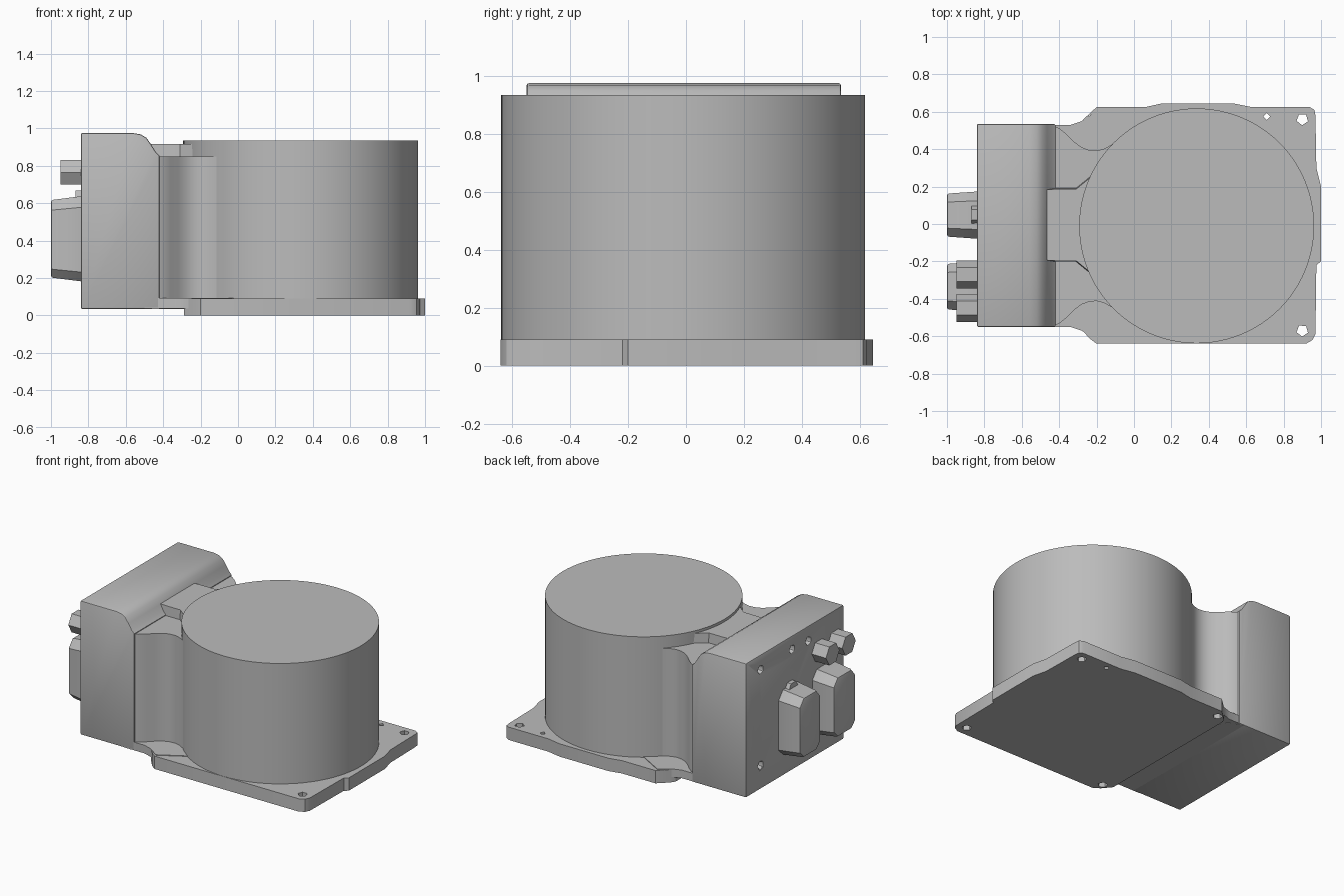
import bpy, bmesh, math
from mathutils import Vector, Matrix

if "Cube" in bpy.data.objects:
    bpy.data.objects.remove(bpy.data.objects["Cube"], do_unlink=True)

grey = bpy.data.materials.new("housing grey")
grey.use_nodes = True
COLOUR = (0.5, 0.5, 0.5, 1)
grey.diffuse_color = COLOUR
grey.node_tree.nodes["Principled BSDF"].inputs["Base Color"].default_value = COLOUR

X, Y, Z = Vector((1, 0, 0)), Vector((0, 1, 0)), Vector((0, 0, 1))


def activate(ob):
    bpy.ops.object.select_all(action='DESELECT')
    ob.select_set(True)
    bpy.context.view_layer.objects.active = ob


def apply_mod(ob, kind, **settings):
    activate(ob)
    mod = ob.modifiers.new(kind.lower(), kind)
    for key, value in settings.items():
        setattr(mod, key, value)
    bpy.ops.object.modifier_apply(modifier=mod.name)


def finish(ob, bevel=0, segments=2):
    if bevel:
        apply_mod(ob, 'BEVEL', width=bevel, segments=segments, limit_method='ANGLE',
                  angle_limit=math.radians(50))
    activate(ob)
    bpy.ops.object.shade_smooth_by_angle(angle=math.radians(32))


def prism(name, points, axis, u, v, low, high, taper=1.0):
    """Extrude an outline in the u, v plane along an axis, optionally tapering the far end."""
    bm = bmesh.new()
    face = bm.faces.new([bm.verts.new(u * a + v * b + axis * low) for a, b in points])
    out = bmesh.ops.extrude_face_region(bm, geom=[face])
    far = [g for g in out["geom"] if isinstance(g, bmesh.types.BMVert)]
    bmesh.ops.translate(bm, verts=far, vec=axis * (high - low))
    centre = sum((p.co for p in far), Vector()) / len(far)
    for p in far:
        p.co = centre + (p.co - centre) * taper
    bmesh.ops.recalc_face_normals(bm, faces=bm.faces)
    mesh = bpy.data.meshes.new(name)
    bm.to_mesh(mesh)
    bm.free()
    mesh.materials.append(grey)
    ob = bpy.data.objects.new(name, mesh)
    bpy.context.collection.objects.link(ob)
    return ob


def ring(cx, cy, radius, sides, turn=0):
    return [(cx + radius * math.cos(math.tau * i / sides + turn),
             cy + radius * math.sin(math.tau * i / sides + turn)) for i in range(sides)]


def mirrored(half, mid=-0.01):
    """Close a half outline by reflecting it across y = mid."""
    return [(x, mid + y) for x, y in half] + [(x, mid - y) for x, y in reversed(half)]


def drill(ob, outlines, axis, u, v, low, high):
    for points in outlines:
        cutter = prism("hole_cutter", points, axis, u, v, low, high)
        cutter.hide_render = True
        apply_mod(ob, 'BOOLEAN', object=cutter, operation='DIFFERENCE', solver='EXACT')
        bpy.data.objects.remove(cutter, do_unlink=True)


# Mounting plate with raised side pads and bolt holes
plate = prism("mounting_plate", [
    (-0.29, 0.53), (-0.27, 0.56), (-0.2, 0.625), (0.06, 0.625), (0.15, 0.645), (0.53, 0.645),
    (0.63, 0.625), (0.94, 0.625), (0.965, 0.61), (0.97, 0.58), (0.975, 0.3), (1, 0.2),
    (1, -0.2), (0.975, -0.22), (0.97, -0.59), (0.955, -0.62), (0.92, -0.64), (-0.2, -0.64),
    (-0.24, -0.61), (-0.29, -0.55)], Z, X, Y, 0, 0.09)
drill(plate, [ring(x, y, 0.032, 5, x) for x in (-0.22, 0.9) for y in (0.56, -0.57)]
      + [ring(0.71, 0.575, 0.018, 4)], Z, X, Y, -0.1, 0.2)
finish(plate)

# Large drum
finish(prism("drum", ring(0.335, -0.01, 0.628, 96), Z, X, Y, 0.05, 0.935))

# Tall rear housing with a rounded shoulder
housing = prism("rear_housing", [
    (-0.84, 0.035), (-0.84, 0.975), (-0.56, 0.975), (-0.52, 0.968), (-0.49, 0.95),
    (-0.465, 0.915), (-0.44, 0.875), (-0.42, 0.855), (-0.42, 0.035)], Y, X, Z, -0.55, 0.535)
drill(housing, [ring(y, z, 0.03, 5) for y, z in
                ((0.37, 0.2), (0.37, 0.87), (0.02, 0.88), (-0.16, 0.87))],
      X, Y, Z, -0.9, -0.8)
finish(housing, 0.008)

# Neck whose sides sweep from the housing into the drum
neck = prism("neck", mirrored([
    (-0.46, 0.54), (-0.43, 0.535), (-0.4, 0.522), (-0.36, 0.49), (-0.32, 0.45),
    (-0.28, 0.42), (-0.24, 0.405), (-0.2, 0.402), (-0.16, 0.412), (-0.11, 0.44),
    (0, 0.3)]), Z, X, Y, 0.035, 0.85)
finish(neck)

# Low flange joining neck and plate
finish(prism("neck_flange", mirrored([
    (-0.5, 0.54), (-0.34, 0.54), (-0.28, 0.56), (-0.2, 0.615), (0, 0.5)]),
    Z, X, Y, 0.037, 0.094))

# Raised platform between shoulder and drum
finish(prism("neck_platform", mirrored([
    (-0.49, 0.195), (-0.42, 0.2), (-0.31, 0.2), (-0.2, 0.29), (0, 0.2)], -0.005),
    Z, X, Y, 0.8, 0.917, 0.96))

# Two tall connectors on the outer face
for name, y0, y1 in (("upper_connector", -0.08, 0.175), ("lower_connector", -0.47, -0.2)):
    c = 0.05
    outline = [(y0 + c, 0.18), (y1 - c, 0.18), (y1, 0.18 + c), (y1, 0.58),
               (y1 - c, 0.64), (y0 + c, 0.64), (y0, 0.58), (y0, 0.18 + c)]
    finish(prism(name, outline, -X, Y, Z, 0.82, 1.0, 0.9), 0.012)

# Locating tab over the first connector
finish(prism("connector_tab", ring(0.05, 0.62, 0.055, 6), -X, Y, Z, 0.82, 0.87))

# Two hexagonal plugs
for i, y in enumerate((-0.27, -0.45)):
    finish(prism(f"hex_plug_{i + 1}", ring(y, 0.765, 0.075, 6), -X, Y, Z, 0.82, 0.95))
